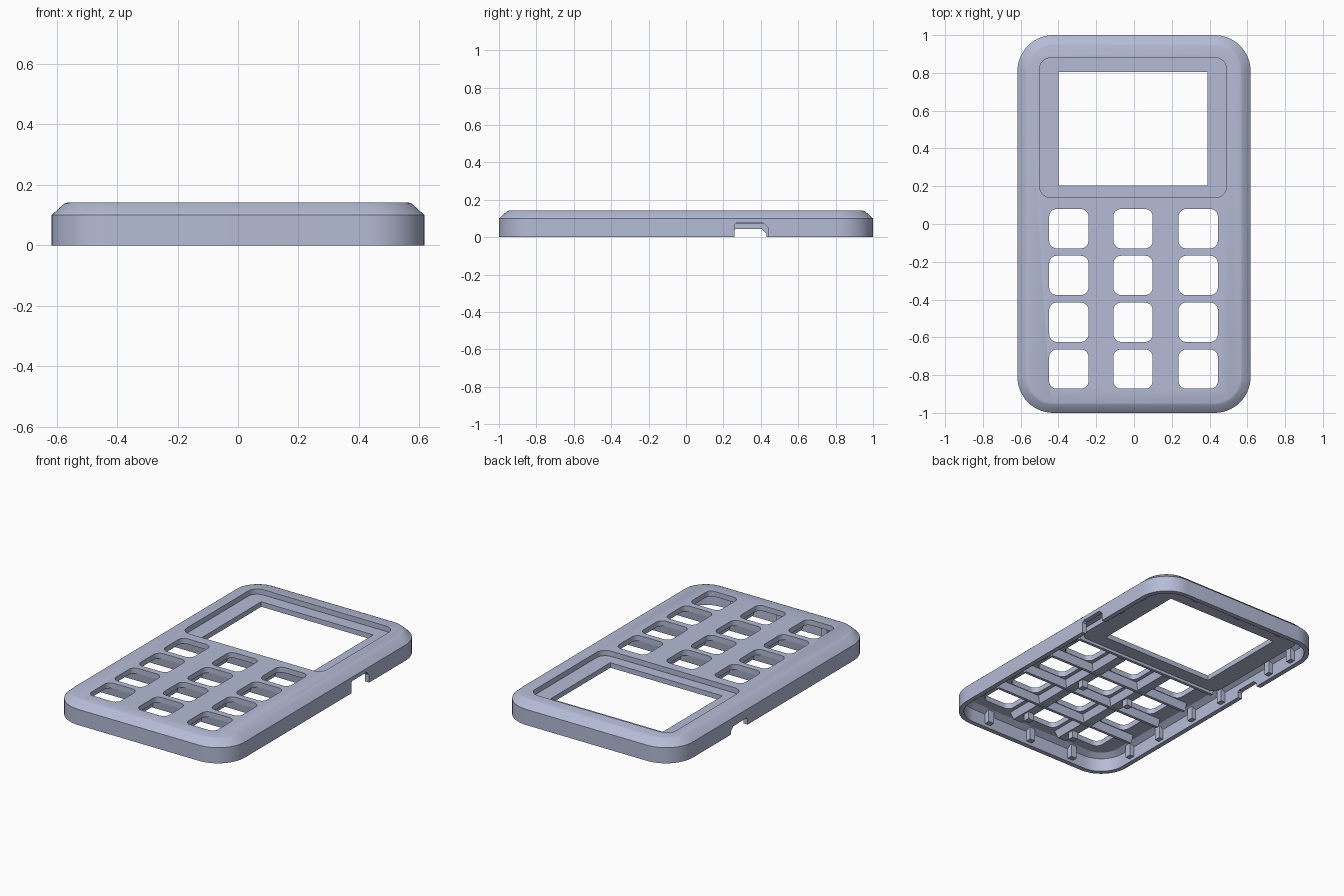
import bpy, bmesh, math

if "Cube" in bpy.data.objects:
    bpy.data.objects.remove(bpy.data.objects["Cube"], do_unlink=True)

COLOUR = (0.46, 0.50, 0.67, 1)
mat = bpy.data.materials.new("lavender grey plastic")
mat.use_nodes = True
mat.diffuse_color = COLOUR
mat.node_tree.nodes["Principled BSDF"].inputs["Base Color"].default_value = COLOUR


def rounded(x0, x1, y0, y1, r, z, n=8):
    """Rounded rectangle outline, counter-clockwise."""
    if r <= 0:
        return [(x0, y0, z), (x1, y0, z), (x1, y1, z), (x0, y1, z)]
    pts = []
    for i, (cx, cy) in enumerate([(x1 - r, y1 - r), (x0 + r, y1 - r),
                                  (x0 + r, y0 + r), (x1 - r, y0 + r)]):
        for k in range(n + 1):
            a = math.pi / 2 * (i + k / n)
            pts.append((cx + r * math.cos(a), cy + r * math.sin(a), z))
    return pts


def loft(name, loops):
    """Solid skinned through equal outlines, capped at both ends."""
    bm = bmesh.new()
    rings = [[bm.verts.new(p) for p in loop] for loop in loops]
    for a, b in zip(rings, rings[1:]):
        for i in range(len(a)):
            j = (i + 1) % len(a)
            bm.faces.new((a[i], a[j], b[j], b[i]))
    bm.faces.new(rings[0][::-1])
    bm.faces.new(rings[-1])
    bmesh.ops.recalc_face_normals(bm, faces=bm.faces)
    mesh = bpy.data.meshes.new(name)
    bm.to_mesh(mesh)
    bm.free()
    mesh.materials.append(mat)
    ob = bpy.data.objects.new(name, mesh)
    bpy.context.collection.objects.link(ob)
    return ob


def slab(name, x0, x1, y0, y1, z0, z1, r=0.0, taper=0.0):
    t = taper
    return loft(name, [rounded(x0 + t, x1 - t, y0 + t, y1 - t, r, z0),
                       rounded(x0, x1, y0, y1, r, z1)])


def cut(ob, cutters):
    """Subtract the cutters, then discard them."""
    bpy.context.view_layer.objects.active = ob
    for c in cutters:
        c.hide_render = True
        m = ob.modifiers.new("cut", "BOOLEAN")
        m.operation, m.solver, m.object = "DIFFERENCE", "EXACT", c
        bpy.ops.object.modifier_apply(modifier=m.name)
        bpy.data.objects.remove(c, do_unlink=True)


def smooth(ob):
    bpy.ops.object.select_all(action="DESELECT")
    ob.select_set(True)
    bpy.context.view_layer.objects.active = ob
    bpy.ops.object.shade_smooth_by_angle(angle=math.radians(25))


def outline(inset, z):
    return rounded(-0.617 + inset, 0.617 - inset, -1 + inset, 1 - inset,
                   0.19 - inset, z, 14)


# Hollow case with a bevelled top rim
case = loft("case_shell", [outline(0.065, 0.108), outline(0.03, 0.085), outline(0.03, 0),
                           outline(0, 0), outline(0, 0.1), outline(0.042, 0.138),
                           outline(0.054, 0.142)])

# Openings: screen recess, key grid and side notches
KEY_X = (-0.345, -0.005, 0.34)
KEY_Y = (-0.025, -0.272, -0.52, -0.768)
cutters = [slab("recess_cutter", -0.5, 0.49, 0.14, 0.88, 0.02, 0.3, 0.06)]
for kx in KEY_X:
    for ky in KEY_Y:
        cutters.append(slab("key_cutter", kx - 0.104, kx + 0.104,
                            ky - 0.104, ky + 0.104, 0.02, 0.3, 0.04))


def notch(x0, x1, y0, y1, top):
    c = 0.025
    prof = [(y0, -0.1), (y1, -0.1), (y1, top - c), (y1 - c, top), (y0 + c / 3, top), (y0, top - c / 3)]
    return loft("notch_cutter", [[(x, y, z) for y, z in prof] for x in (x0, x1)])


cutters += [notch(0.5, 0.7, 0.26, 0.44, 0.075), notch(-0.7, -0.5, 0.26, 0.43, 0.045)]
cut(case, cutters)
smooth(case)

# Sunken screen frame
tray = slab("screen_frame", -0.53, 0.52, 0.11, 0.91, 0.072, 0.104, 0.08)
cut(tray, [slab("window_cutter", -0.4, 0.39, 0.205, 0.805, 0, 0.3)])
smooth(tray)

# Ribs under the key grid
for y in (0.107, -0.149, -0.396, -0.644):
    slab("row_rib", -0.52, 0.52, y - 0.017, y + 0.017, 0.055, 0.112, 0, 0.008)
for x in (-0.175, 0.168):
    slab("column_rib", x - 0.045, x + 0.045, -0.89, 0.1, 0.06, 0.112, 0, 0.015)
    for y in (-0.27, -0.77):
        slab("support_post", x - 0.02, x + 0.02, y - 0.02, y + 0.02, 0.015, 0.1)

# Snap tabs on the inner walls
for s in (-1, 1):
    for y in (-0.72, -0.45, -0.15, 0.12, 0.56, 0.76):
        x = s * 0.575
        slab("side_tab", x - 0.018, x + 0.018, y - 0.02, y + 0.02, 0.02, 0.1)
    for x in (-0.32, 0, 0.32):
        y = s * 0.955
        slab("end_tab", x - 0.02, x + 0.02, y - 0.02, y + 0.02, 0.02, 0.1)
